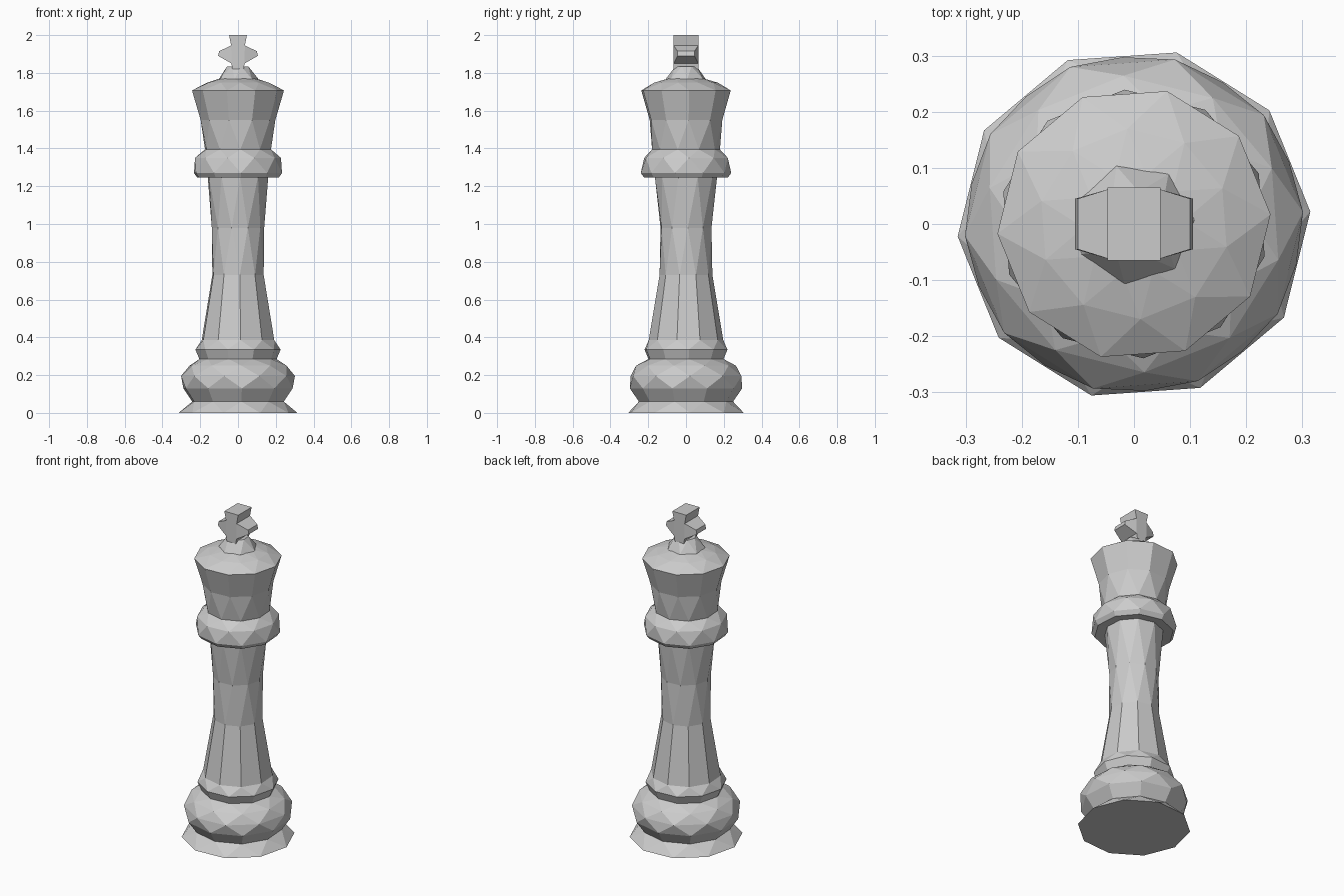
import bpy, bmesh, math

if "Cube" in bpy.data.objects:
    bpy.data.objects.remove(bpy.data.objects["Cube"])


def make_object(name, bm):
    bmesh.ops.recalc_face_normals(bm, faces=bm.faces[:])
    me = bpy.data.meshes.new(name)
    bm.to_mesh(me)
    bm.free()
    ob = bpy.data.objects.new(name, me)
    bpy.context.collection.objects.link(ob)
    return ob


def lathe(name, rings, sides=10, bottom=False, top=False):
    """Faceted shell of (radius, height, twist) rings; twist is in steps of one side."""
    bm = bmesh.new()
    loops = []
    for r, z, t in rings:
        angles = [math.tau * (i + t) / sides + 0.07 for i in range(sides)]
        loops.append([bm.verts.new((r * math.cos(a), r * math.sin(a), z)) for a in angles])
    for (a, b), (lo, hi) in zip(zip(loops, loops[1:]), zip(rings, rings[1:])):
        for i in range(sides):
            j = (i + 1) % sides
            if hi[2] > lo[2]:
                bm.faces.new((a[i], a[j], b[i]))
                bm.faces.new((a[j], b[j], b[i]))
            elif hi[2] < lo[2]:
                bm.faces.new((a[i], a[j], b[j]))
                bm.faces.new((a[i], b[j], b[i]))
            else:
                bm.faces.new((a[i], a[j], b[j], b[i]))
    if bottom:
        bm.faces.new(loops[0])
    if top:
        bm.faces.new(loops[-1])
    return make_object(name, bm)


# Foot and bulging base
lathe("foot", [(0.315, 0, 0), (0.25, 0.06, 0.5)], bottom=True)
lathe("base_bulge", [(0.25, 0.06, 0.5), (0.298, 0.13, 0.5), (0.302, 0.195, 0),
                     (0.265, 0.25, 0.5), (0.205, 0.285, 0)])

# Small collar above the base
lathe("lower_collar", [(0.205, 0.285, 0), (0.226, 0.335, 0), (0.198, 0.385, 0.5)])

# Waisted stem
lathe("stem", [(0.198, 0.385, 0.5), (0.14, 0.73, 0.5), (0.139, 0.98, 0), (0.165, 1.25, 0.5)])

# Wide collar under the head
lathe("upper_collar", [(0.165, 1.25, 0.5), (0.222, 1.245, 0.5), (0.24, 1.27, 0.5),
                       (0.228, 1.35, 0), (0.18, 1.395, 0.5)])

# Flared head with a shallow dome
lathe("head", [(0.18, 1.395, 0.5), (0.198, 1.55, 0), (0.244, 1.707, 0),
               (0.17, 1.748, 0.5), (0.09, 1.772, 0)], top=True)

# Finial foot
lathe("finial_foot", [(0.108, 1.768, 0), (0.058, 1.835, 0.5)], sides=7, top=True)

# Flared cross: half outline mirrored in x, extruded along y
half = [(0.03, 1.82), (0.035, 1.85), (0.105, 1.89), (0.1, 1.915), (0.036, 1.945), (0.047, 2.0)]
outline = half + [(-x, z) for x, z in reversed(half)]
bm = bmesh.new()
front = [bm.verts.new((x, -0.065 if abs(x) < 0.09 else -0.045, z)) for x, z in outline]
back = [bm.verts.new((x, 0.065 if abs(x) < 0.09 else 0.045, z)) for x, z in outline]
n = len(outline)
for i in range(n):
    j = (i + 1) % n
    bm.faces.new((front[i], front[j], back[j], back[i]))
for side in (front, back):
    for i in range(len(half) - 1):
        k = n - 1 - i
        if i == 2:
            continue
        if i == 1:   # arms and centre
            bm.faces.new((side[1], side[2], side[3], side[4]))
            bm.faces.new((side[k], side[k - 1], side[k - 2], side[k - 3]))
            bm.faces.new((side[1], side[4], side[k - 3], side[k]))
        elif i != 3:
            bm.faces.new((side[i], side[i + 1], side[k - 1], side[k]))
make_object("cross_finial", bm)
